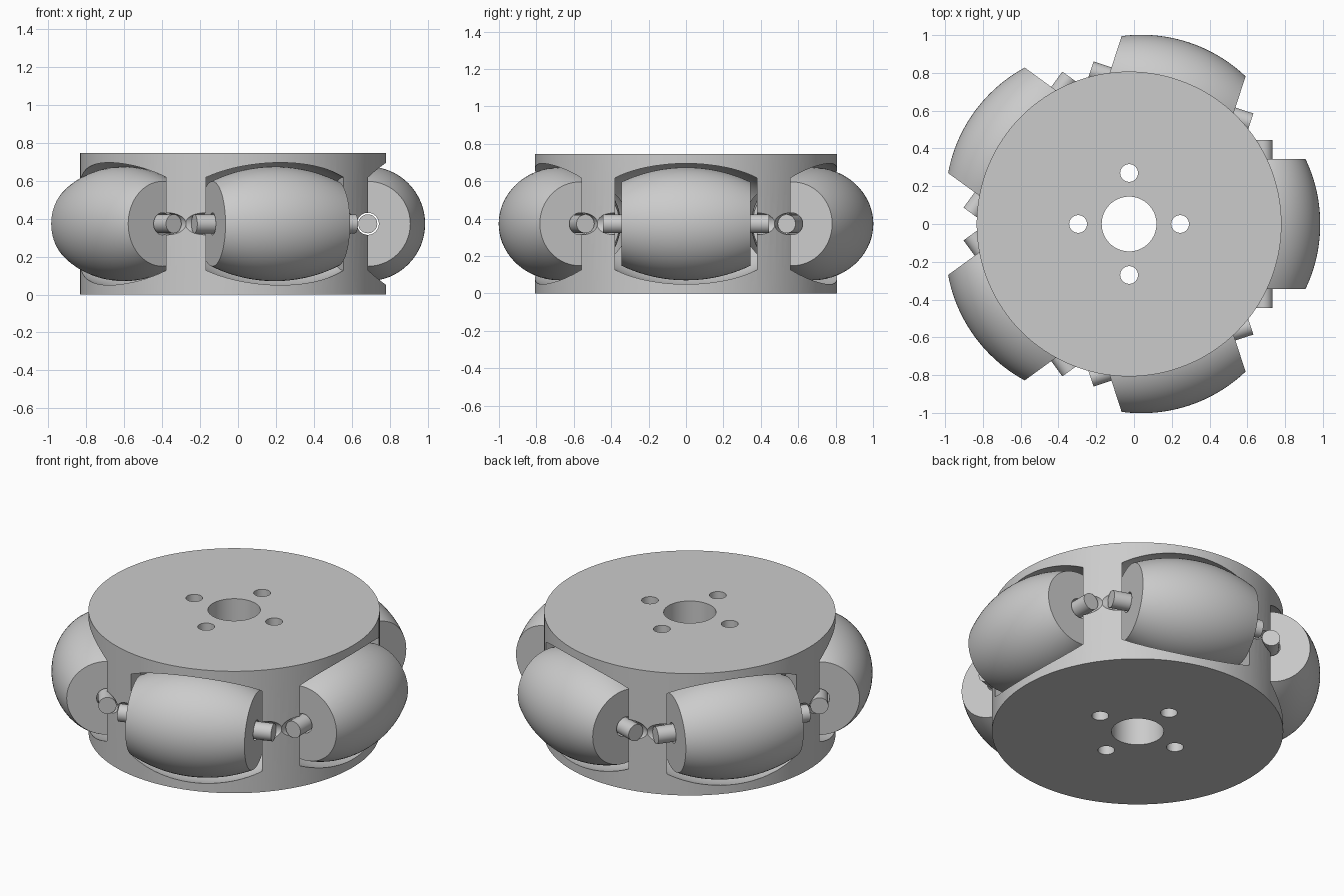
import bpy, bmesh
from math import sin, cos, pi, sqrt, radians
from mathutils import Matrix

if "Cube" in bpy.data.objects:
    bpy.data.objects.remove(bpy.data.objects["Cube"], do_unlink=True)

# Main dimensions
HUB_R, HEIGHT, CENTRE_X = 0.807, 0.745, -0.026
AXLE_DIST, AXLE_Z = 0.71, HEIGHT / 2
ROLLERS, CURVE_R = 5, 0.8
ROLLER_R, ROLLER_HALF = 0.302, 0.345
POCKET_GAP = 0.035
PIN_R, BORE_R, PIN_HALF = 0.05, 0.058, 0.445

grey = bpy.data.materials.new("light grey")
grey.use_nodes = True
COLOUR = (0.6, 0.6, 0.6, 1)
grey.diffuse_color = COLOUR
grey.node_tree.nodes["Principled BSDF"].inputs["Base Color"].default_value = COLOUR


def finish(bm, name):
    bmesh.ops.recalc_face_normals(bm, faces=bm.faces)
    mesh = bpy.data.meshes.new(name)
    bm.to_mesh(mesh)
    bm.free()
    mesh.materials.append(grey)
    obj = bpy.data.objects.new(name, mesh)
    bpy.context.collection.objects.link(obj)
    return obj


def smooth(obj):
    bpy.ops.object.select_all(action='DESELECT')
    obj.select_set(True)
    bpy.context.view_layer.objects.active = obj
    bpy.ops.object.shade_smooth_by_angle(angle=radians(30))


def upright_cylinder(name, radius, low, high, x, y, segments):
    bm = bmesh.new()
    place = Matrix.Translation((x, y, (low + high) / 2))
    bmesh.ops.create_cone(bm, cap_ends=True, segments=segments, radius1=radius,
                          radius2=radius, depth=high - low, matrix=place)
    return finish(bm, name)


def lathe(name, profile, index, hollow=False, segments=64):
    """Turn (position, radius) points round the axle of one roller."""
    bm = bmesh.new()
    rings = []
    for t, r in profile:
        angles = [2 * pi * i / segments for i in range(segments)]
        rings.append([bm.verts.new((AXLE_DIST + r * cos(a), t, AXLE_Z + r * sin(a)))
                      for a in angles])
    pairs = list(zip(rings, rings[1:]))
    if hollow:
        pairs.append((rings[-1], rings[0]))
    else:
        bm.faces.new(rings[0])
        bm.faces.new(rings[-1])
    for a, b in pairs:
        for i in range(segments):
            j = (i + 1) % segments
            bm.faces.new((a[i], a[j], b[j], b[i]))
    turn = Matrix.Rotation(2 * pi * index / ROLLERS, 4, 'Z')
    bm.transform(Matrix.Translation((CENTRE_X, 0, 0)) @ turn)
    return finish(bm, name)


def barrel(half, radius, curve, steps=24):
    ts = [half * (2 * i / steps - 1) for i in range(steps + 1)]
    return [(t, radius - curve + sqrt(curve * curve - t * t)) for t in ts]


# Hub and its cutters: centre bore, four bolt holes, roller pockets
hub = upright_cylinder("hub", HUB_R, 0, HEIGHT, CENTRE_X, 0, 128)
cutters = [upright_cylinder("bore_cutter", 0.145, -0.1, HEIGHT + 0.1, CENTRE_X, 0, 64)]
for i in range(4):
    a = i * pi / 2
    cutters.append(upright_cylinder("bolt_cutter", 0.047, -0.1, HEIGHT + 0.1,
                                    CENTRE_X + 0.27 * cos(a), 0.27 * sin(a), 32))
pocket = barrel(ROLLER_HALF + POCKET_GAP, ROLLER_R + POCKET_GAP, CURVE_R + POCKET_GAP)
ends = ROLLER_HALF + POCKET_GAP
pocket = ([(-0.6, BORE_R), (-ends, BORE_R)] + pocket + [(ends, BORE_R), (0.6, BORE_R)])
for k in range(ROLLERS):
    cutters.append(lathe("pocket_cutter", pocket, k))

for cutter in cutters:
    mod = hub.modifiers.new("cut", 'BOOLEAN')
    mod.operation, mod.solver, mod.object = 'DIFFERENCE', 'EXACT', cutter
    cutter.hide_render = True
    bpy.context.view_layer.objects.active = hub
    bpy.ops.object.modifier_apply(modifier=mod.name)
for cutter in cutters:
    bpy.data.objects.remove(cutter, do_unlink=True)
smooth(hub)

# Barrel rollers, each loose on its axle pin
roller = barrel(ROLLER_HALF, ROLLER_R, CURVE_R)
roller += [(ROLLER_HALF, BORE_R), (-ROLLER_HALF, BORE_R)]
for k in range(ROLLERS):
    smooth(lathe(f"roller_{k + 1}", roller, k, hollow=True))
    pin = [(-PIN_HALF, PIN_R), (PIN_HALF, PIN_R)]
    smooth(lathe(f"axle_pin_{k + 1}", pin, k, segments=32))
